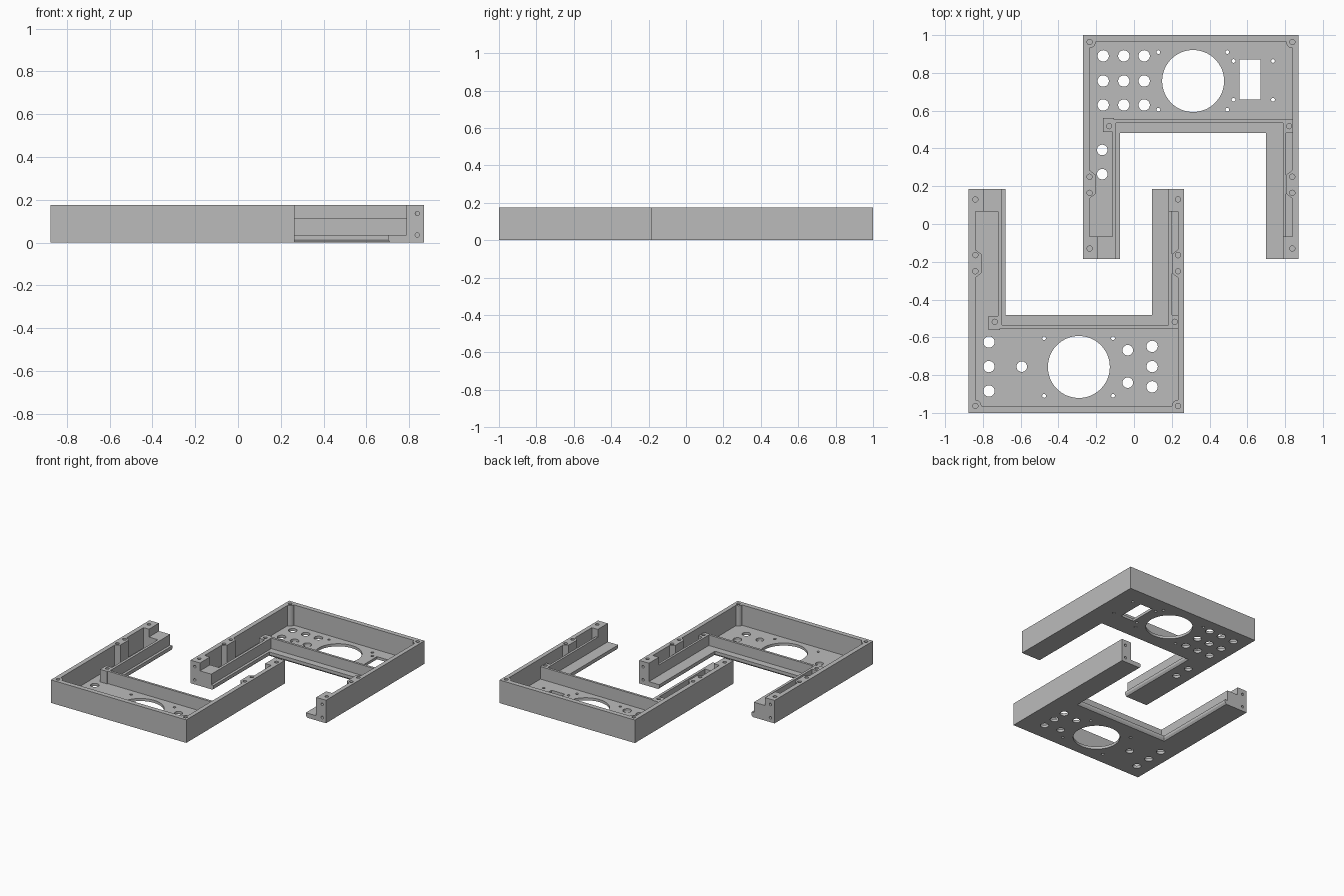
import bpy, bmesh, math
from mathutils import Matrix

if "Cube" in bpy.data.objects:
    bpy.data.objects.remove(bpy.data.objects["Cube"])

H = 0.175          # outer wall height
LOW = 0.115        # inner wall height
LEDGE = 0.035      # ledge around the opening
FLOOR = 0.02       # floor thickness
END = 0.185        # arm tip
grey = bpy.data.materials.new("plain_grey")
grey.diffuse_color = (0.5, 0.5, 0.5, 1)
grey.use_nodes = True
grey.node_tree.nodes["Principled BSDF"].inputs["Base Color"].default_value = grey.diffuse_color


def make(name, bm):
    bmesh.ops.recalc_face_normals(bm, faces=bm.faces[:])
    me = bpy.data.meshes.new(name)
    bm.to_mesh(me)
    bm.free()
    me.materials.append(grey)
    ob = bpy.data.objects.new(name, me)
    bpy.context.collection.objects.link(ob)
    return ob


def prism(name, pts, z0, z1, top=None):
    """Solid between a bottom outline and a top outline."""
    bm = bmesh.new()
    lo = [bm.verts.new((x, y, z0)) for x, y in pts]
    hi = [bm.verts.new((x, y, z1)) for x, y in (top or pts)]
    bm.faces.new(lo)
    bm.faces.new(hi)
    n = len(pts)
    for i in range(n):
        j = (i + 1) % n
        bm.faces.new((lo[i], lo[j], hi[j], hi[i]))
    return make(name, bm)


def rect(x0, x1, y0, y1):
    return [(x0, y0), (x1, y0), (x1, y1), (x0, y1)]


def box(x0, x1, y0, y1, z0, z1=0.3):
    return prism("helper", rect(x0, x1, y0, y1), z0, z1)


def cyl(x, y, r, z0, z1, n=24):
    pts = [(x + r * math.cos(2 * math.pi * i / n), y + r * math.sin(2 * math.pi * i / n)) for i in range(n)]
    return prism("helper", pts, z0, z1)


def apply_bool(ob, helper, op):
    m = ob.modifiers.new("b", 'BOOLEAN')
    m.operation, m.solver, m.object = op, 'EXACT', helper
    dg = bpy.context.evaluated_depsgraph_get()
    me = bpy.data.meshes.new_from_object(ob.evaluated_get(dg))
    ob.modifiers.clear()
    ob.data = me
    bpy.data.objects.remove(helper)


def frame_half(name, holes, windows):
    # U-shaped block
    ob = prism(name, [(-0.875, -1), (0.265, -1), (0.265, END), (0.095, END),
                      (0.095, -0.483), (-0.68, -0.483), (-0.68, END), (-0.875, END)], 0, H)
    cut = lambda h: apply_bool(ob, h, 'DIFFERENCE')
    add = lambda h: apply_bool(ob, h, 'UNION')
    # ledge, lowered inner walls, cavities
    cut(box(-0.70, 0.183, -0.535, 0.3, LEDGE))
    cut(box(-0.795, 0.15, -0.553, 0.3, LOW))
    cut(box(0.1, 0.233, -0.553, 0.065, LOW))
    cut(box(-0.84, 0.233, -0.963, -0.553, FLOOR))
    cut(box(-0.84, -0.72, -0.6, 0.065, FLOOR))
    cut(box(0.2, 0.233, -0.483, 0.065, FLOOR))
    # chamfer under the opening edge
    cut(prism("helper", rect(-0.691, 0.106, -0.494, 0.3), -0.001, 0.015,
              rect(-0.68, 0.095, -0.483, 0.3)))
    # screw bosses
    add(box(-0.77, -0.71, -0.56, -0.486, 0.005, LOW))
    for x, s in ((-0.84, 1), (0.233, -1)):
        add(cyl(x, -0.963, 0.032, 0.005, H))
        add(prism("helper", [(x - s * 0.015, -0.285), (x, -0.285), (x + s * 0.032, -0.26),
                             (x + s * 0.032, -0.16), (x, -0.135), (x - s * 0.015, -0.135)], 0.005, H))
        for y in (-0.963, -0.25, -0.165, 0.13):
            cut(cyl(x, y, 0.014, H - 0.08, 0.3, 16))
        # dowel holes in the arm tips
        for z in (0.035, 0.135):
            h = cyl(0, 0, 0.01, -0.06, 0.06, 16)
            h.data.transform(Matrix.Translation((x, END, z)) @ Matrix.Rotation(math.pi / 2, 4, 'X'))
            bpy.context.view_layer.update()
            cut(h)
    for x in (-0.737, 0.216):
        cut(cyl(x, -0.518, 0.014, LOW - 0.07, 0.3, 16))
    # floor openings
    for x, y, r in holes:
        cut(cyl(x, y, r, -0.1, 0.1, 64 if r > 0.1 else 24))
    for w in windows:
        cut(box(*w, -0.1, 0.1))
    return ob


def grid(xs, ys, r):
    return [(x, y, r) for x in xs for y in ys]


fan = [(-0.292, -0.757, 0.164)] + grid((-0.476, -0.111), (-0.605, -0.91), 0.01)

# front half
front_holes = (fan + grid((-0.768,), (-0.625, -0.755, -0.884), 0.03) + [(-0.594, -0.755, 0.028)]
               + grid((-0.033,), (-0.668, -0.84), 0.028) + grid((0.096,), (-0.648, -0.755, -0.862), 0.03))
front = frame_half("front_frame", front_holes, [])

# rear half, mirrored and shifted sideways
rear_holes = (fan + grid((-0.768, -0.659, -0.551), (-0.63, -0.757, -0.89), 0.03)
              + grid((-0.773,), (-0.392, -0.264), 0.028)
              + grid((-0.078, 0.131), (-0.658, -0.863), 0.01))
rear = frame_half("rear_frame", rear_holes, [(-0.046, 0.066, -0.872, -0.658)])
rear.data.transform(Matrix.Translation((0.605, 0, 0)) @ Matrix.Diagonal((1, -1, 1, 1)))
rear.data.flip_normals()

for ob in (front, rear):
    bpy.ops.object.select_all(action='DESELECT')
    ob.select_set(True)
    bpy.context.view_layer.objects.active = ob
    bpy.ops.object.shade_smooth_by_angle(angle=math.radians(30))
